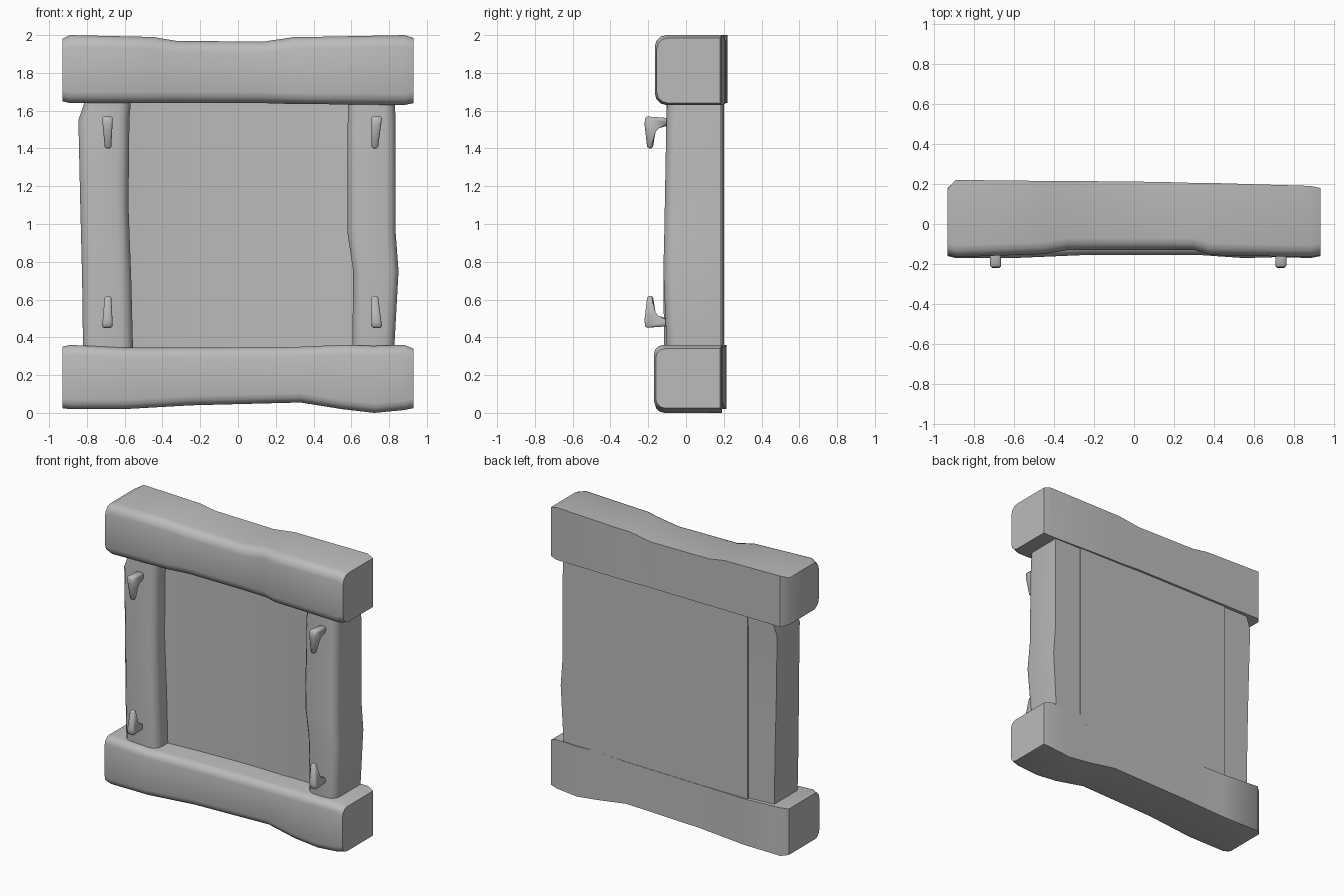
import bpy, bmesh, math

cube = bpy.data.objects.get("Cube")
if cube:
    bpy.data.objects.remove(cube, do_unlink=True)

stone = bpy.data.materials.new("plain_grey")
stone.use_nodes = True
GREY = (0.5, 0.5, 0.5, 1)
stone.diffuse_color = GREY
stone.node_tree.nodes["Principled BSDF"].inputs["Base Color"].default_value = GREY


def finish(name, bm, angle=45):
    bmesh.ops.recalc_face_normals(bm, faces=bm.faces)
    mesh = bpy.data.meshes.new(name)
    bm.to_mesh(mesh)
    bm.free()
    mesh.materials.append(stone)
    obj = bpy.data.objects.new(name, mesh)
    bpy.context.collection.objects.link(obj)
    bpy.ops.object.select_all(action='DESELECT')
    obj.select_set(True)
    bpy.context.view_layer.objects.active = obj
    bpy.ops.object.shade_smooth_by_angle(angle=math.radians(angle))
    return obj


def section(low, high, front, back, radius, steps=3):
    """Rectangle with square back corners and rounded front corners."""
    pts = [(low, back)]
    for centre, start in ((low + radius, math.pi), (high - radius, 1.5 * math.pi)):
        for i in range(steps + 1):
            a = start + i / steps * math.pi / 2
            pts.append((centre + radius * math.cos(a),
                        front + radius + radius * math.sin(a)))
    return pts + [(high, back)]


def loft(name, stations, axis, radius):
    """Skin rounded sections placed along x (beams) or z (posts)."""
    bm = bmesh.new()
    rings = []
    for pos, low, high, front, back in stations:
        ring = []
        for u, y in section(low, high, front, back, radius):
            ring.append(bm.verts.new((pos, y, u) if axis == 'x' else (u, y, pos)))
        rings.append(ring)
    n = len(rings[0])
    for a, b in zip(rings, rings[1:]):
        for i in range(n):
            j = (i + 1) % n
            bm.faces.new((a[i], a[j], b[j], b[i]))
    bm.faces.new(rings[0])
    bm.faces.new(rings[-1])
    return finish(name, bm)


# Rough-hewn beams: position, bottom, top, front, back
loft("top_beam", [
    (-0.93, 1.65, 1.98, -0.155, 0.175),
    (-0.89, 1.64, 2.0, -0.165, 0.22),
    (-0.45, 1.64, 1.99, -0.15, 0.215),
    (-0.33, 1.64, 1.97, -0.13, 0.215),
    (0.13, 1.64, 1.965, -0.13, 0.21),
    (0.30, 1.635, 1.99, -0.13, 0.205),
    (0.38, 1.635, 1.99, -0.155, 0.205),
    (0.88, 1.63, 2.0, -0.165, 0.19),
    (0.93, 1.64, 1.985, -0.155, 0.18)], 'x', 0.06)
loft("bottom_beam", [
    (-0.93, 0.025, 0.35, -0.16, 0.18),
    (-0.89, 0.02, 0.36, -0.17, 0.215),
    (-0.6, 0.02, 0.345, -0.17, 0.21),
    (-0.25, 0.04, 0.345, -0.155, 0.2),
    (0.33, 0.055, 0.35, -0.155, 0.195),
    (0.55, 0.02, 0.36, -0.17, 0.19),
    (0.72, 0.0, 0.355, -0.165, 0.19),
    (0.88, 0.015, 0.36, -0.17, 0.19),
    (0.93, 0.025, 0.34, -0.16, 0.18)], 'x', 0.05)

# Upright posts: height, left edge, right edge, front, back
loft("right_post", [
    (0.3, -0.82, -0.555, -0.115, 0.185),
    (0.7, -0.825, -0.565, -0.12, 0.185),
    (1.1, -0.835, -0.58, -0.11, 0.185),
    (1.55, -0.845, -0.575, -0.105, 0.19),
    (1.68, -0.80, -0.565, -0.1, 0.195)], 'z', 0.06)
loft("left_post", [
    (0.3, 0.605, 0.825, -0.1, 0.185),
    (0.75, 0.61, 0.85, -0.12, 0.185),
    (0.95, 0.58, 0.835, -0.115, 0.185),
    (1.5, 0.58, 0.835, -0.105, 0.185),
    (1.68, 0.585, 0.83, -0.1, 0.185)], 'z', 0.055)

# Recessed, gently hollowed panel between the posts
bm = bmesh.new()
half, count = 0.62, 12
outline = [(half, 0.19), (-half, 0.2)]
for i in range(count + 1):
    x = -half + 2 * half * i / count
    outline.append((x, 0.035 - 0.03 * (x / half) ** 2))
base = bm.faces.new([bm.verts.new((x, y, 0.3)) for x, y in outline])
lifted = bmesh.ops.extrude_face_region(bm, geom=[base])
for v in lifted["geom"]:
    if isinstance(v, bmesh.types.BMVert):
        v.co.z = 1.7
finish("panel", bm)

# Hooked pegs: the upper pair hangs down, the lower pair points up
PEG = [(-0.08, 1.56), (-0.215, 1.57), (-0.22, 1.53), (-0.205, 1.4),
       (-0.175, 1.4), (-0.17, 1.49), (-0.15, 1.515), (-0.08, 1.525)]


def hook(name, x, lower):
    bm = bmesh.new()
    sides = []
    for side in (-1, 1):
        ring = []
        for y, z in PEG:
            width = 0.017 + 0.012 * (z - 1.4) / 0.17
            lean = (0.06 if x > 0 else -0.02) * (z - 1.5)
            ring.append(bm.verts.new((x + side * width + lean, y,
                                      2.02 - z if lower else z)))
        sides.append(ring)
        bm.faces.new(ring)
    n = len(PEG)
    for i in range(n):
        j = (i + 1) % n
        bm.faces.new((sides[0][i], sides[0][j], sides[1][j], sides[1][i]))
    bmesh.ops.bevel(bm, geom=bm.edges[:], offset=0.009, segments=1,
                    affect='EDGES', clamp_overlap=True)
    finish(name, bm, 60)


for label, x in (("right", -0.69), ("left", 0.73)):
    hook("upper_hook_" + label, x, False)
    hook("lower_hook_" + label, x, True)
